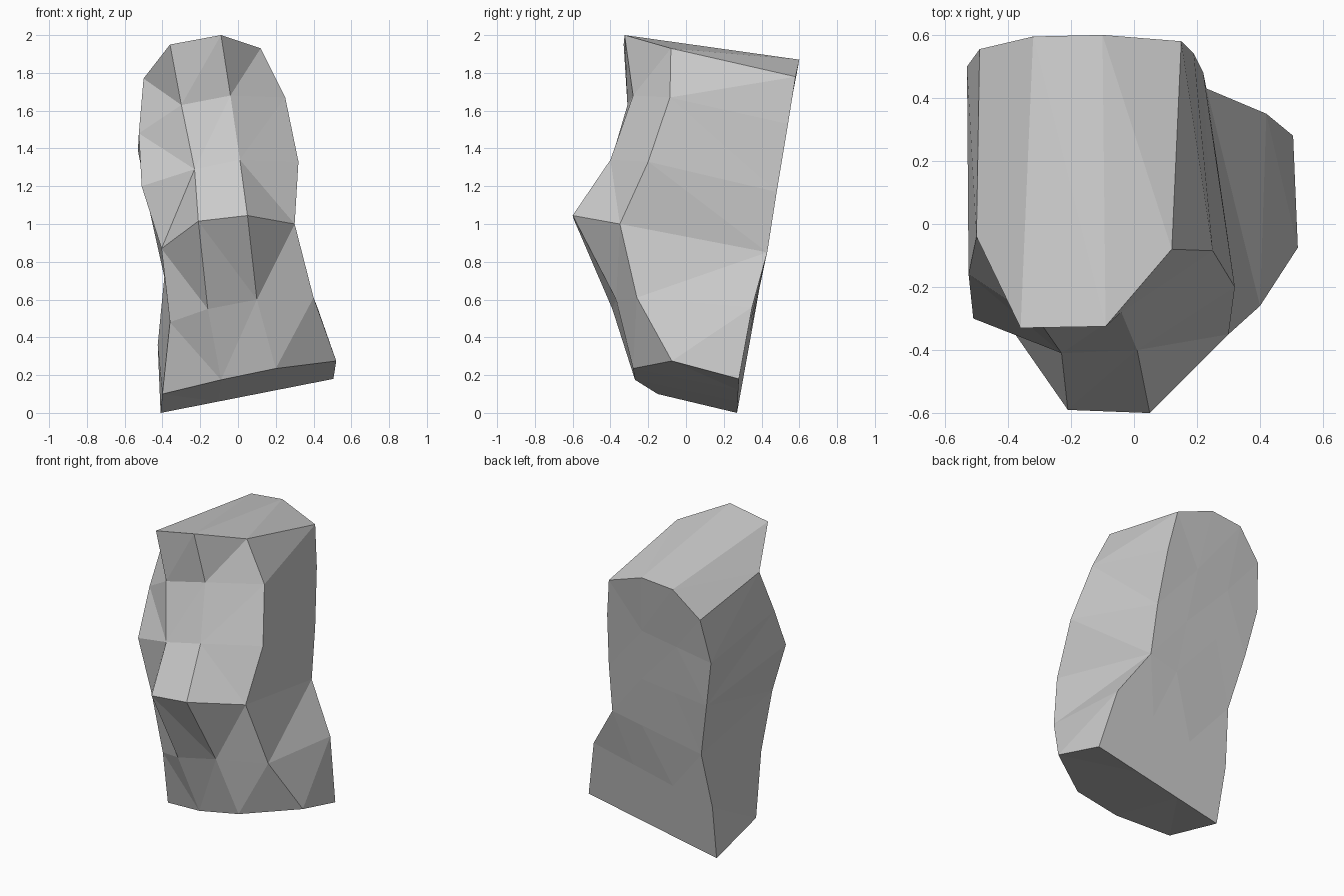
import bpy, bmesh
from mathutils import Vector

if "Cube" in bpy.data.objects:
    bpy.data.objects.remove(bpy.data.objects["Cube"])

# Front face: four columns of points running from base to crown
front = [
    [(-.40, -.15, .10), (-.36, -.26, .48), (-.405, -.31, .87),
     (-.51, -.30, 1.20), (-.525, -.16, 1.48), (-.50, -.04, 1.77)],
    [(-.09, -.27, .175), (-.16, -.39, .55), (-.21, -.59, 1.015),
     (-.23, -.41, 1.29), (-.30, -.31, 1.63), (-.36, -.33, 1.95)],
    [(.20, -.28, .235), (.10, -.37, .60), (.05, -.60, 1.045),
     (.01, -.40, 1.34), (-.04, -.28, 1.68), (-.09, -.325, 2.0)],
    [(.52, -.075, .275), (.40, -.26, .61), (.30, -.35, 1.0),
     (.32, -.20, 1.33), (.25, -.085, 1.67), (.12, -.08, 1.93)],
]
# Back face: outer edges only, the middle columns are blended between them
back_left = [(-.41, .27, 0), (-.425, .335, .36), (-.39, .40, .72),
             (-.47, .46, 1.08), (-.53, .50, 1.39), (-.49, .555, 1.68)]
back_right = [(.505, .28, .18), (.42, .35, .56), (.23, .43, .85),
              (.22, .48, 1.17), (.19, .54, 1.53), (.15, .58, 1.78)]
# Crease direction of each front facet pair, row by row from the base
creases = ["LRR", "LLR", "RRL", "LRR", "LRR"]


def blend(t):
    return [Vector(a).lerp(Vector(b), t) for a, b in zip(back_left, back_right)]


back = [blend(i / 3) for i in range(4)]
back[1][5] = Vector((-.32, .595, 1.85))
back[2][5] = Vector((-.10, .60, 1.87))

bm = bmesh.new()
F = [[bm.verts.new(p) for p in col] for col in front]
B = [[bm.verts.new(p) for p in col] for col in back]

for r in range(5):
    # Front facets
    for c in range(3):
        a, b, d, e = F[c][r], F[c + 1][r], F[c + 1][r + 1], F[c][r + 1]
        tris = ((a, b, d), (a, d, e)) if creases[r][c] == "R" else ((a, b, e), (b, d, e))
        for t in tris:
            bm.faces.new(t)
        # Back facets
        bm.faces.new((B[c + 1][r], B[c][r], B[c][r + 1], B[c + 1][r + 1]))
    # Left and right sides
    bm.faces.new((B[0][r], F[0][r], F[0][r + 1], B[0][r + 1]))
    bm.faces.new((F[3][r], B[3][r], B[3][r + 1], F[3][r + 1]))

# Sloped crown and base
for c in range(3):
    bm.faces.new((F[c][5], F[c + 1][5], B[c + 1][5], B[c][5]))
    bm.faces.new((F[c + 1][0], F[c][0], B[c][0], B[c + 1][0]))

bmesh.ops.triangulate(bm, faces=[f for f in bm.faces if len(f.verts) > 3])
bmesh.ops.recalc_face_normals(bm, faces=bm.faces[:])
mesh = bpy.data.meshes.new("rock_pillar")
bm.to_mesh(mesh)
bm.free()
bpy.context.collection.objects.link(bpy.data.objects.new("rock_pillar", mesh))
